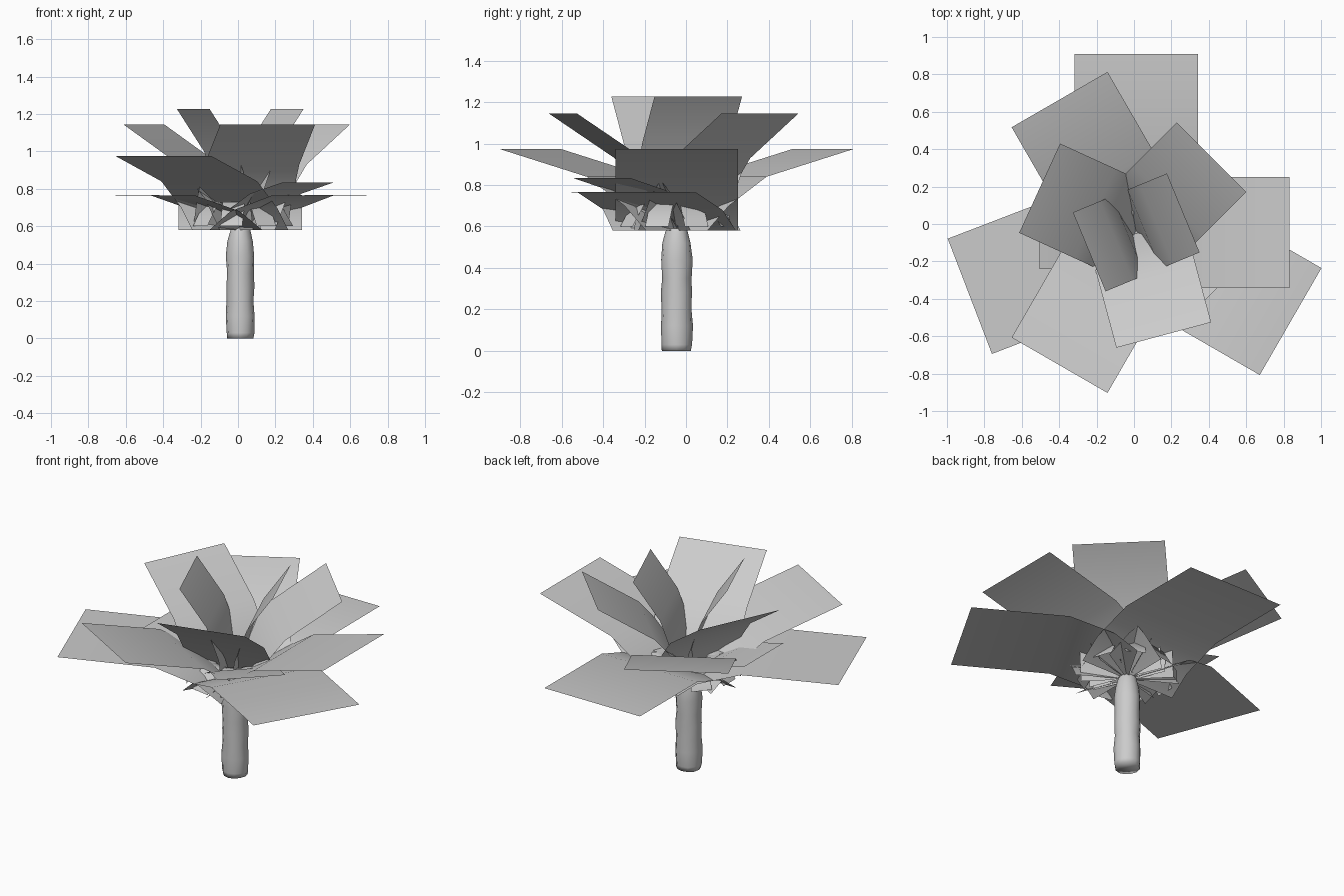
import bpy, math

if "Cube" in bpy.data.objects:
    bpy.data.objects.remove(bpy.data.objects["Cube"])

CX, CY = 0.012, -0.045   # trunk axis


def make_object(name, verts, faces):
    mesh = bpy.data.meshes.new(name)
    mesh.from_pydata(verts, [], faces)
    mesh.update()
    for p in mesh.polygons:
        p.use_smooth = True
    obj = bpy.data.objects.new(name, mesh)
    bpy.context.collection.objects.link(obj)
    return obj


def leaf(name, angle, profile, width):
    """Flat card swept along a (radius, height) profile, pointing at angle."""
    a = math.radians(angle)
    c, s = math.cos(a), math.sin(a)
    verts, faces = [], []
    for r, z in profile:
        for w in (-width / 2, width / 2):
            verts.append((CX + r * c - w * s, CY + r * s + w * c, z))
    for i in range(len(profile) - 1):
        k = 2 * i
        faces.append((k, k + 2, k + 3, k + 1))
    return make_object(name, verts, faces)


# Trunk: lathed profile with soft bulges
SIDES = 12
rings = [(0.0, 0.070), (0.03, 0.074), (0.12, 0.077), (0.20, 0.072), (0.28, 0.075),
         (0.35, 0.071), (0.44, 0.076), (0.52, 0.068), (0.575, 0.054), (0.59, 0.048)]
verts, faces = [], []
for i, (z, r) in enumerate(rings):
    for j in range(SIDES):
        a = 2 * math.pi * j / SIDES
        rr = r * (1 + 0.025 * math.sin(3 * a + 1.7 * i))
        verts.append((CX + rr * math.cos(a), CY + rr * math.sin(a), z))
for i in range(len(rings) - 1):
    for j in range(SIDES):
        k = (j + 1) % SIDES
        faces.append((i * SIDES + j, i * SIDES + k, (i + 1) * SIDES + k, (i + 1) * SIDES + j))
faces.append(tuple(reversed(range(SIDES))))
faces.append(tuple((len(rings) - 1) * SIDES + j for j in range(SIDES)))
make_object("trunk", verts, faces)

# Leaf tiers: name, width, profile, directions
tiers = [
    ("lower_leaf", 0.66, [(0, 0.58), (0.13, 0.68), (0.387, 0.765), (0.953, 0.767)], (90, 201, 330)),
    ("small_leaf", 0.39, [(0.02, 0.60), (0.11, 0.69), (0.27, 0.775), (0.516, 0.835)], (180, 315)),
    ("middle_leaf", 0.592, [(0, 0.58), (0.12, 0.70), (0.33, 0.84), (0.82, 0.975)], (0, 120, 240)),
    ("upper_leaf", 0.525, [(0, 0.58), (0.09, 0.75), (0.24, 0.93), (0.568, 1.145)], (45, 155.4, 285)),
    ("top_leaf", 0.457, [(0.02, 0.58), (0.045, 0.80), (0.115, 1.0), (0.272, 1.227)], (22.5, 202.5)),
]
for name, width, profile, angles in tiers:
    for n, ang in enumerate(angles):
        leaf(f"{name}_{n + 1}", ang, profile, width)

# Short drooping fronds around the top of the trunk
for n in range(9):
    leaf(f"short_frond_{n + 1}", 20 + 40 * n,
         [(0.03, 0.59), (0.11, 0.71), (0.20, 0.73), (0.28, 0.60)], 0.12)
